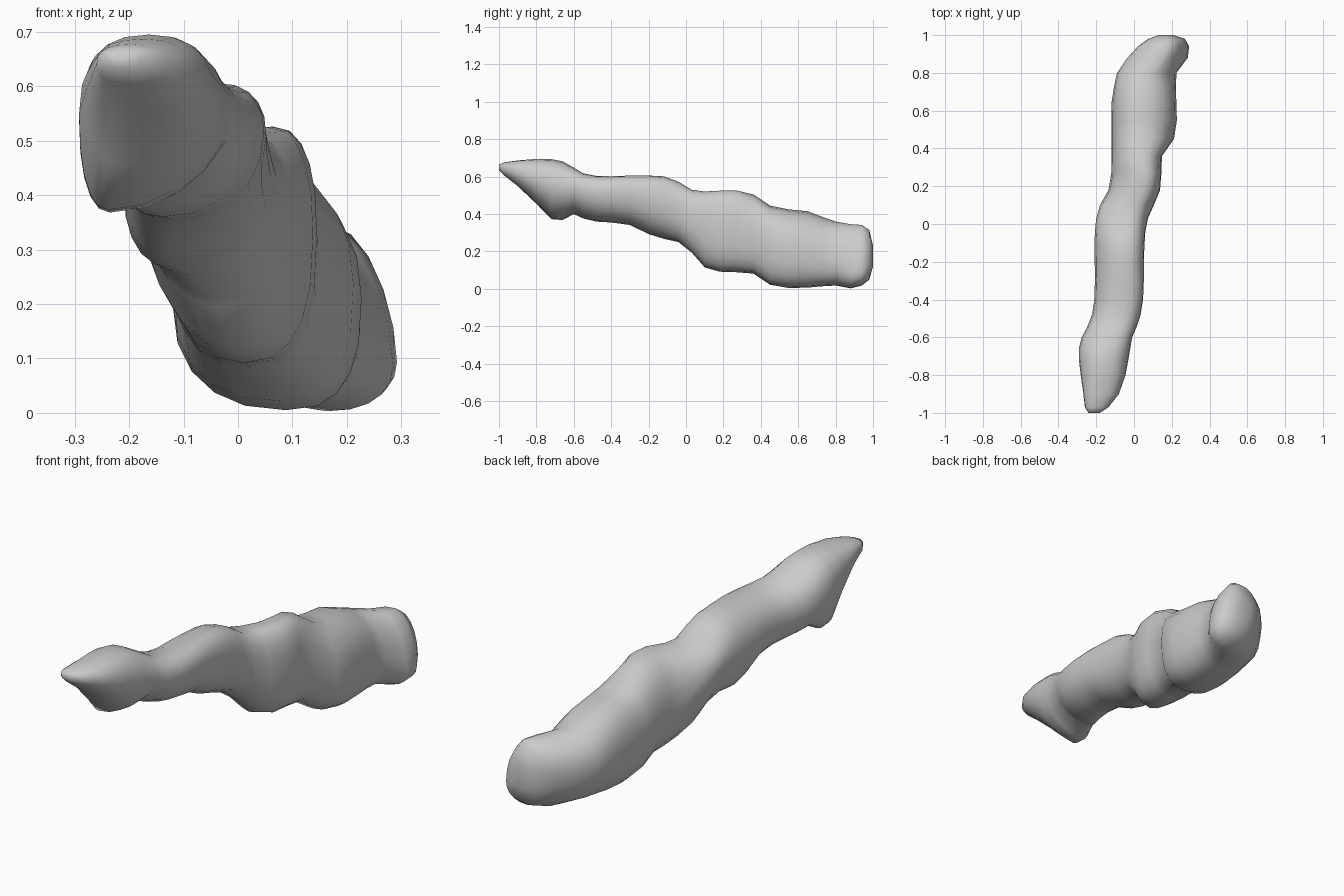
import bpy, bmesh, math

SIDES = 20

# Outline stations: y, x left, x right, z bottom, z top
OUTLINE = [
    (-1.0, -.24, -.18, .633, .665), (-.97, -.26, -.135, .605, .677),
    (-.9, -.268, -.08, .55, .687), (-.8, -.282, -.045, .455, .695),
    (-.72, -.292, -.03, .373, .694), (-.66, -.292, -.02, .368, .682),
    (-.6, -.277, -.01, .40, .648), (-.55, -.25, .012, .377, .618),
    (-.48, -.222, .035, .36, .604), (-.4, -.21, .048, .355, .602),
    (-.3, -.207, .052, .342, .606), (-.2, -.208, .052, .293, .606),
    (-.12, -.21, .055, .268, .602), (-.04, -.207, .06, .25, .573),
    (.03, -.2, .074, .195, .53), (.1, -.18, .105, .115, .521),
    (.18, -.135, .138, .092, .525), (.27, -.12, .145, .089, .526),
    (.36, -.12, .148, .082, .505), (.45, -.12, .212, .022, .445),
    (.55, -.12, .227, .005, .425), (.65, -.118, .224, .007, .415),
    (.73, -.105, .222, .014, .385), (.8, -.09, .225, .018, .36),
    (.88, -.035, .285, .003, .346), (.94, .02, .292, .018, .342),
    (.98, .075, .27, .05, .315), (1.0, .13, .21, .12, .23),
]

# Skew stations: y, then where top / bottom sit across the width,
# where right / left sides sit up the height (fractions), then corner
# exponents: top right, top left, bottom left, bottom right
SKEW = [
    (-1.0, .5, .5, .5, .5, .88, .8, .88, .88),
    (-.7, .5, .2, .56, .55, .85, .85, .88, 1.05),
    (-.4, .65, .35, .65, .42, .85, .88, .88, .95),
    (-.15, .65, .3, .6, .4, .85, .88, .9, .9),
    (.06, .65, .6, .55, .7, .85, .9, 1.15, .85),
    (.25, .7, .5, .55, .4, .82, .9, .82, .75),
    (.5, .42, .6, .5, .45, .88, .88, .86, .75),
    (.75, .45, .6, .42, .55, .88, .9, .9, .8),
    (.92, .6, .62, .22, .62, 1.2, .95, 1.0, .88),
    (1.0, .5, .6, .3, .6, 1.0, .9, .9, .9),
]


def skew_at(y):
    for a, b in zip(SKEW, SKEW[1:]):
        if y <= b[0]:
            t = (y - a[0]) / (b[0] - a[0])
            t = t * t * (3 - 2 * t)
            return [p + (q - p) * t for p, q in zip(a[1:], b[1:])]
    return SKEW[-1][1:]


def ring(bm, y, xl, xr, zb, zt):
    """One skewed rounded section touching all four outline limits."""
    ft, fb, fr, fl, *corners = skew_at(y)
    w, h = xr - xl, zt - zb
    verts = []
    for i in range(SIDES):
        a = 2 * math.pi * i / SIDES
        e = corners[4 * i // SIDES]
        c, s = round(math.cos(a), 6), round(math.sin(a), 6)
        cx = xl + w * (ft if s > 0 or (s == 0 and c > 0) else fb)
        cz = zb + h * (fr if c > 0 or (c == 0 and s > 0) else fl)
        dx = (xr - cx) if c > 0 else (xl - cx)
        dz = (zt - cz) if s > 0 else (zb - cz)
        verts.append(bm.verts.new((cx + dx * abs(c) ** e, y, cz + dz * abs(s) ** e)))
    return verts


# Lumpy tapered body, lofted from front tip to blunt rear end
bm = bmesh.new()
rings = [ring(bm, *o) for o in OUTLINE]
for a, b in zip(rings, rings[1:]):
    for i in range(SIDES):
        j = (i + 1) % SIDES
        bm.faces.new((a[i], a[j], b[j], b[i]))
for r in (rings[0], rings[-1]):
    bm.faces.new(r)
bmesh.ops.triangulate(bm, faces=[f for f in bm.faces if len(f.verts) > 4])
bmesh.ops.recalc_face_normals(bm, faces=bm.faces)
mesh = bpy.data.meshes.new("lumpy_body")
bm.to_mesh(mesh)
bm.free()
body = bpy.data.objects.new("lumpy_body", mesh)
bpy.context.collection.objects.link(body)
mesh.polygons.foreach_set("use_smooth", [True] * len(mesh.polygons))
mesh.update()
